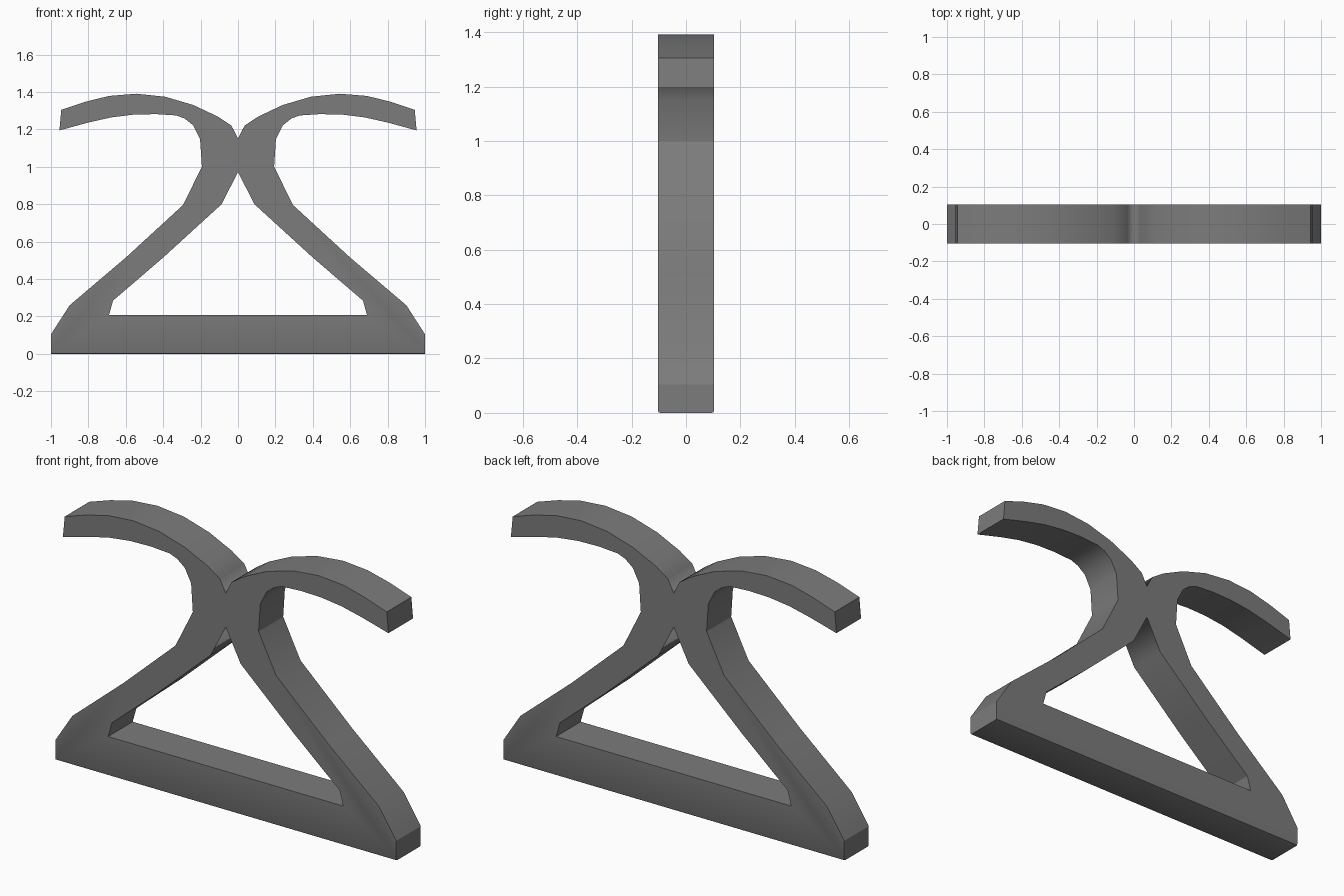
import bpy, bmesh, math

if "Cube" in bpy.data.objects:
    bpy.data.objects.remove(bpy.data.objects["Cube"])

HALF_DEPTH = 0.103

# Right half of the silhouette (x, z), closed along the centre line x = 0
base_and_leg_outside = [(0, 0), (1, 0), (1, 0.105), (0.9, 0.26), (0.6, 0.515), (0.295, 0.795)]
arm_underside = [(0.193, 1.0), (0.203, 1.15), (0.24, 1.222), (0.285, 1.258), (0.33, 1.275),
                 (0.44, 1.282), (0.56, 1.279), (0.68, 1.264), (0.80, 1.237), (0.955, 1.195)]
arm_top = [(0.945, 1.305), (0.82, 1.347), (0.69, 1.379), (0.545, 1.391), (0.39, 1.375),
           (0.24, 1.331), (0.11, 1.27), (0.035, 1.22), (0, 1.152)]
opening = [(0, 0.972), (0.088, 0.80), (0.40, 0.515), (0.668, 0.285), (0.69, 0.207), (0, 0.207)]
profile = base_and_leg_outside + arm_underside + arm_top + opening

# Extrude the half profile through the depth
bm = bmesh.new()
front = bm.faces.new([bm.verts.new((x, -HALF_DEPTH, z)) for x, z in profile])
ext = bmesh.ops.extrude_face_region(bm, geom=[front], use_keep_orig=True)
for v in ext["geom"]:
    if isinstance(v, bmesh.types.BMVert):
        v.co.y = HALF_DEPTH
bmesh.ops.recalc_face_normals(bm, faces=bm.faces[:])

# Soften the long lower rims of the base
rims = [e for e in bm.edges if all(v.co.z < 1e-5 for v in e.verts)
        and abs(e.verts[0].co.y - e.verts[1].co.y) < 1e-5]
bmesh.ops.bevel(bm, geom=rims, offset=0.008, segments=2, profile=0.5, affect='EDGES')

# Open the centre plane so the mirrored halves join cleanly
centre = [f for f in bm.faces if all(abs(v.co.x) < 1e-5 for v in f.verts)]
bmesh.ops.delete(bm, geom=centre, context='FACES')
mesh = bpy.data.meshes.new("stand_frame")
bm.to_mesh(mesh)
bm.free()

stand = bpy.data.objects.new("stand_frame", mesh)
bpy.context.collection.objects.link(stand)

# Mirror across x
mirror = stand.modifiers.new("mirror", 'MIRROR')
mirror.use_axis[0] = True
mirror.merge_threshold = 0.0005

# Dark grey finish
finish = bpy.data.materials.new("dark_grey")
finish.diffuse_color = (0.2, 0.2, 0.2, 1)
finish.use_nodes = True
finish.node_tree.nodes["Principled BSDF"].inputs["Base Color"].default_value = finish.diffuse_color
mesh.materials.append(finish)

bpy.context.view_layer.objects.active = stand
stand.select_set(True)
bpy.ops.object.shade_smooth_by_angle(angle=math.radians(30))
